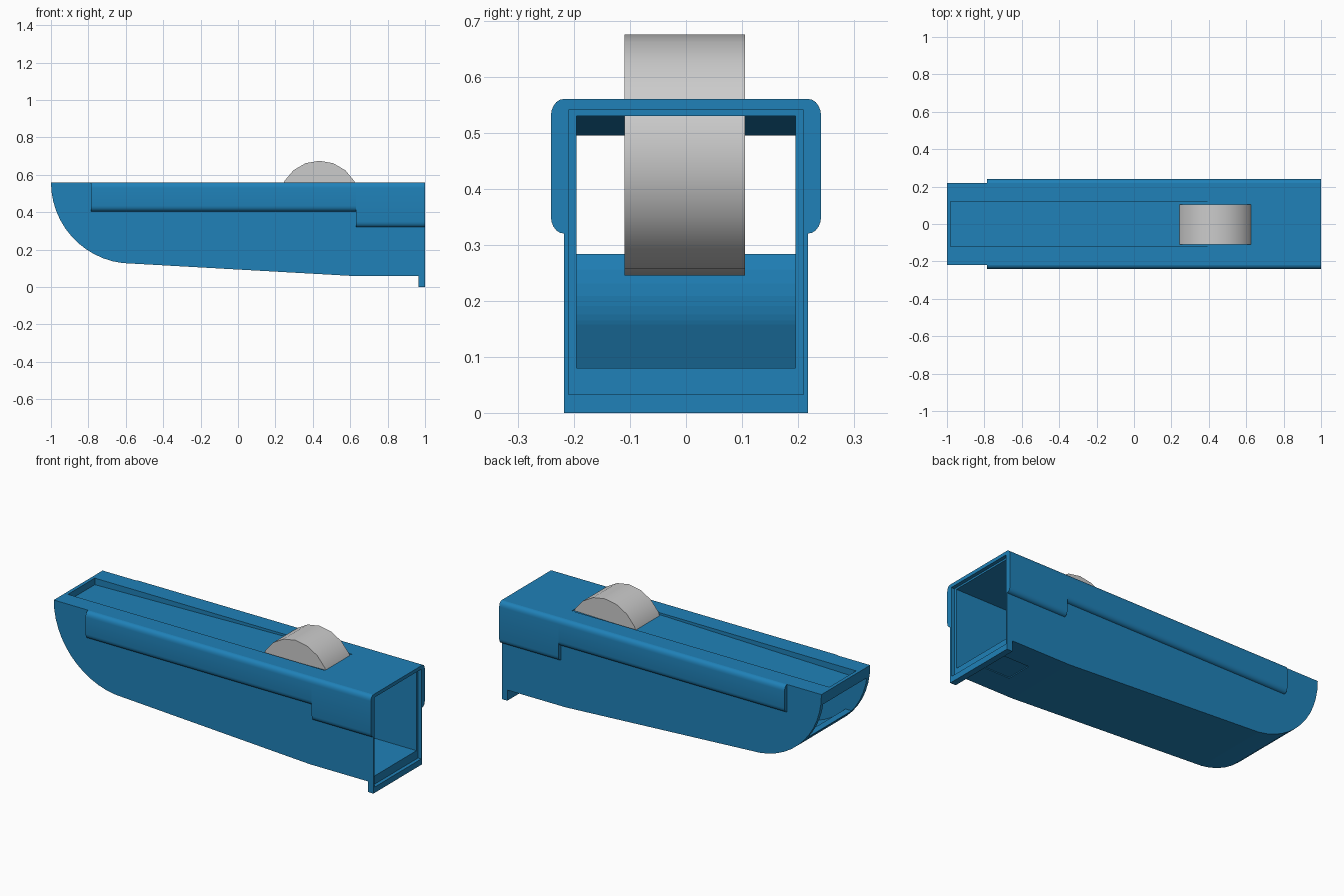
import bpy, bmesh, math

if "Cube" in bpy.data.objects:
    bpy.data.objects.remove(bpy.data.objects["Cube"])

blue = bpy.data.materials.new("blue_plastic")
blue.diffuse_color = (0.014, 0.22, 0.48, 1)
blue.use_nodes = True
blue.node_tree.nodes["Principled BSDF"].inputs["Base Color"].default_value = blue.diffuse_color


def prism(name, pts, a, b, axis, mat=None):
    """Extrude a 2D outline: axis 'Y' takes (x, z) points, axis 'X' takes (y, z)."""
    bm = bmesh.new()
    put = (lambda p, t: (p[0], t, p[1])) if axis == 'Y' else (lambda p, t: (t, p[0], p[1]))
    r0 = [bm.verts.new(put(p, a)) for p in pts]
    r1 = [bm.verts.new(put(p, b)) for p in pts]
    n = len(pts)
    bm.faces.new(r0)
    bm.faces.new(r1[::-1])
    for i in range(n):
        j = (i + 1) % n
        bm.faces.new((r0[i], r0[j], r1[j], r1[i]))
    bmesh.ops.recalc_face_normals(bm, faces=bm.faces)
    me = bpy.data.meshes.new(name)
    bm.to_mesh(me)
    bm.free()
    ob = bpy.data.objects.new(name, me)
    bpy.context.collection.objects.link(ob)
    if mat:
        me.materials.append(mat)
    return ob


def activate(ob):
    bpy.ops.object.select_all(action='DESELECT')
    ob.select_set(True)
    bpy.context.view_layer.objects.active = ob


def cut(ob, cutter):
    m = ob.modifiers.new("cut", 'BOOLEAN')
    m.operation = 'DIFFERENCE'
    m.solver = 'EXACT'
    m.object = cutter
    activate(ob)
    bpy.ops.object.modifier_apply(modifier=m.name)
    bpy.data.objects.remove(cutter)


def arc(cx, cz, rx, rz, a0, a1, n):
    return [(cx + rx * math.cos(math.radians(a0 + (a1 - a0) * i / n)),
             cz + rz * math.sin(math.radians(a0 + (a1 - a0) * i / n))) for i in range(n + 1)]


def rect(x0, x1, z0, z1):
    return [(x0, z0), (x1, z0), (x1, z1), (x0, z1)]


# Outer shell with the curved nose and the lip at the open end
W = 0.218
nose = arc(-0.565, 0.56, 0.435, 0.435, 180, 263, 12)
body = prism("knife_body", nose + [(0.6, 0.06), (0.965, 0.06), (0.965, 0), (1, 0), (1, 0.56)],
             -W, W, 'Y', blue)

# Hollow interior, open at both ends, with a sloping ceiling
inner = arc(-0.565, 0.56, 0.405, 0.405, 223, 263, 7)
cut(body, prism("cavity", [(-1.1, 0.495), (-1.1, 0.284)] + inner +
                [(0.6, 0.08), (1.1, 0.08), (1.1, 0.53), (0.6, 0.53), (-0.98, 0.495)],
                -0.195, 0.195, 'Y'))

# Stepped rebate around the open end
cut(body, prism("rebate", rect(-0.21, 0.21, 0.033, 0.54), 0.98, 1.1, 'X'))

# Sloping slide channel in the top
cut(body, prism("channel", [(-0.98, 0.523), (0.63, 0.557), (0.63, 0.6), (-0.98, 0.6)],
                -0.12, 0.12, 'Y'))

# Shallow latch recess underneath
cut(body, prism("latch_recess", rect(0.74, 0.93, 0.0, 0.065), -0.075, 0.075, 'Y'))

# Rounded grip strips on both sides, deeper near the open end
for side, s in (("front", -1), ("back", 1)):
    for part, x0, x1, zb in (("long", -0.785, 0.63, 0.405), ("deep", 0.63, 1.0, 0.32)):
        r = 0.023
        sec = (arc(W, zb + 0.03, r, 0.03, -90, 0, 5) + arc(W, 0.53, r, 0.03, 0, 90, 5))
        strip = prism(f"{side}_{part}_grip", [(s * y, z) for y, z in sec], x0, x1, 'X', blue)
        activate(strip)
        bpy.ops.object.shade_smooth_by_angle(angle=math.radians(30))

# Thumb wheel
wheel = prism("thumb_wheel", arc(0.435, 0.46, 0.215, 0.215, 90, 450, 18)[:-1], -0.11, 0.105, 'Y')
activate(wheel)
bpy.ops.object.shade_smooth_by_angle(angle=math.radians(30))
body.name = "hollow_body"
